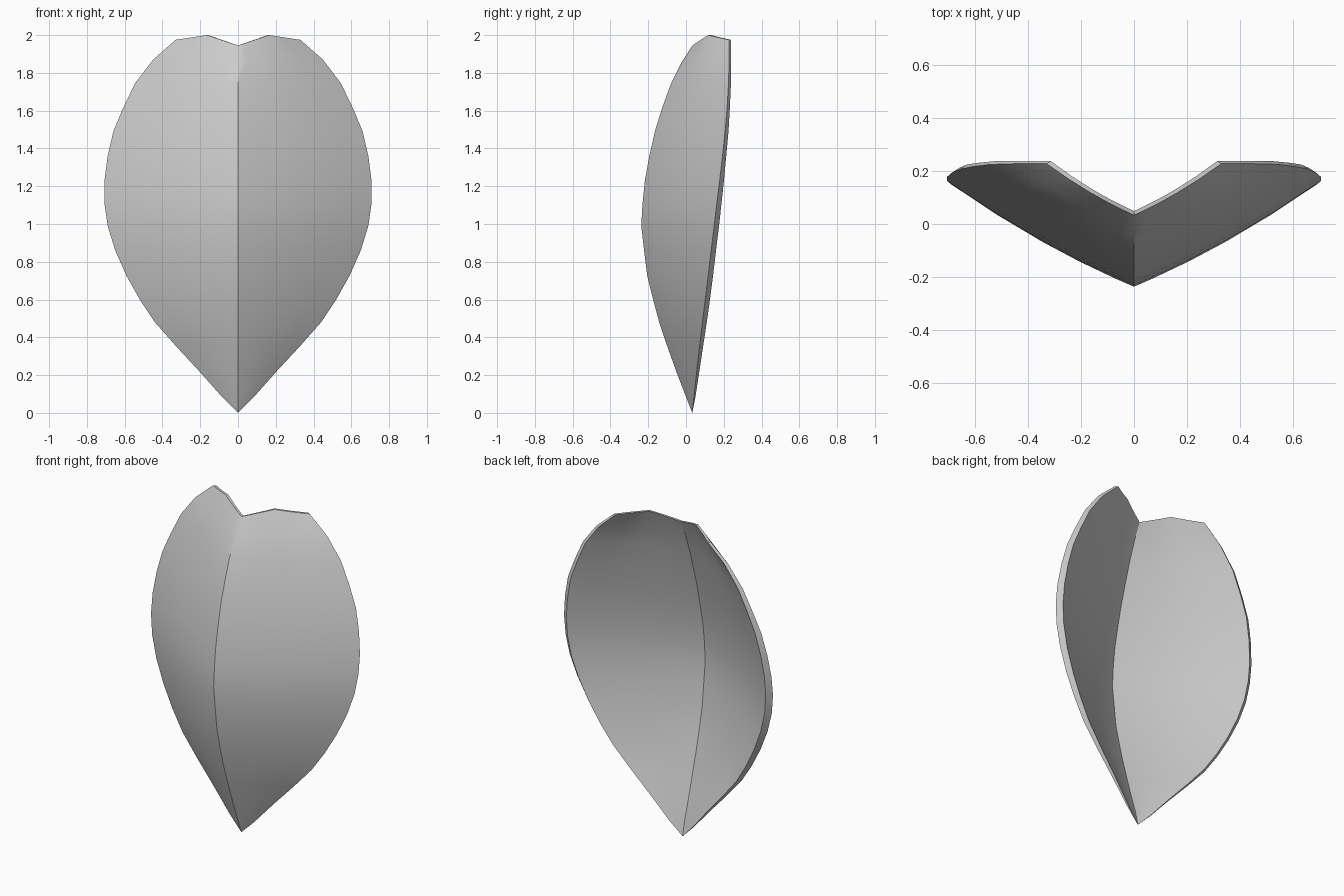
import bpy, bmesh

if "Cube" in bpy.data.objects:
    bpy.data.objects.remove(bpy.data.objects["Cube"])

# Rows from tip to top: half width, height, spine y, edge y,
# shell depth at the spine, shell depth at the rim
rows = [
    (0.085, 0.085, 0.00, 0.042, 0.015, 0.008), (0.20, 0.215, -0.050, 0.056, 0.025, 0.014),
    (0.33, 0.355, -0.100, 0.072, 0.035, 0.019), (0.44, 0.48, -0.142, 0.087, 0.042, 0.023),
    (0.52, 0.60, -0.174, 0.102, 0.045, 0.025), (0.59, 0.725, -0.205, 0.117, 0.048, 0.026),
    (0.65, 0.86, -0.222, 0.133, 0.05, 0.026), (0.69, 0.99, -0.237, 0.149, 0.05, 0.026),
    (0.707, 1.11, -0.230, 0.163, 0.05, 0.025), (0.707, 1.23, -0.218, 0.178, 0.052, 0.023),
    (0.69, 1.36, -0.194, 0.193, 0.055, 0.020), (0.66, 1.49, -0.165, 0.207, 0.057, 0.018),
    (0.61, 1.61, -0.128, 0.217, 0.055, 0.015), (0.545, 1.74, -0.083, 0.225, 0.048, 0.013),
    (0.45, 1.86, -0.027, 0.228, 0.033, 0.011), (0.33, 1.96, 0.034, 0.228, 0.015, 0.010),
]
half = (0.1, 0.3, 0.5, 0.75, 1)
columns = [-t for t in reversed(half)] + [0] + list(half)


def lobe(a):
    """Height of the top outline above the last row."""
    return -0.015 + 0.11 * a if a < 0.5 else 0.04 - 0.05 * (a - 0.5)


def sheet(bm, inner):
    """One folded petal sheet; the inner one is inset and set back."""
    grid = []
    for i, (w, z, spine, edge, d_spine, d_rim) in enumerate(rows):
        line = []
        for t in columns:
            a = abs(t)
            y = spine + (edge - spine) * (0.75 * a + 0.25 * a * a)
            y += inner * (d_spine + (d_rim - d_spine) * a)
            x = t * w * (1 - 0.045 * inner)
            lift = max(0, (i - 12) / 3) * lobe(a)
            line.append(bm.verts.new((x, y, z + lift)))
        grid.append(line)
    for a, b in zip(grid, grid[1:]):
        for c in range(len(columns) - 1):
            bm.faces.new((a[c], a[c + 1], b[c + 1], b[c]))
    return grid


# Petal: outer and inner sheet, meeting at the tip and joined by a rim
bm = bmesh.new()
tip = bm.verts.new((0, 0.033, 0))
outer, inner = sheet(bm, 0), sheet(bm, 1)


def outline(grid):
    return ([r[0] for r in grid] + grid[-1][1:-1]
            + [r[-1] for r in reversed(grid)])


for g in (outer, inner):
    for p, q in zip(g[0], g[0][1:]):
        bm.faces.new((tip, q, p))
rim_o, rim_i = outline(outer), outline(inner)
for k in range(len(rim_o) - 1):
    bm.faces.new((rim_o[k], rim_o[k + 1], rim_i[k + 1], rim_i[k]))
for g in ((rim_o[0], rim_i[0]), (rim_o[-1], rim_i[-1])):
    bm.faces.new((tip, *g))
bmesh.ops.recalc_face_normals(bm, faces=bm.faces)
mesh = bpy.data.meshes.new("petal")
bm.to_mesh(mesh)
bm.free()
petal = bpy.data.objects.new("petal", mesh)
bpy.context.collection.objects.link(petal)

# Smooth surface with sharp rim and fold
bpy.context.view_layer.objects.active = petal
petal.select_set(True)
bpy.ops.object.shade_smooth_by_angle(angle=0.55)
